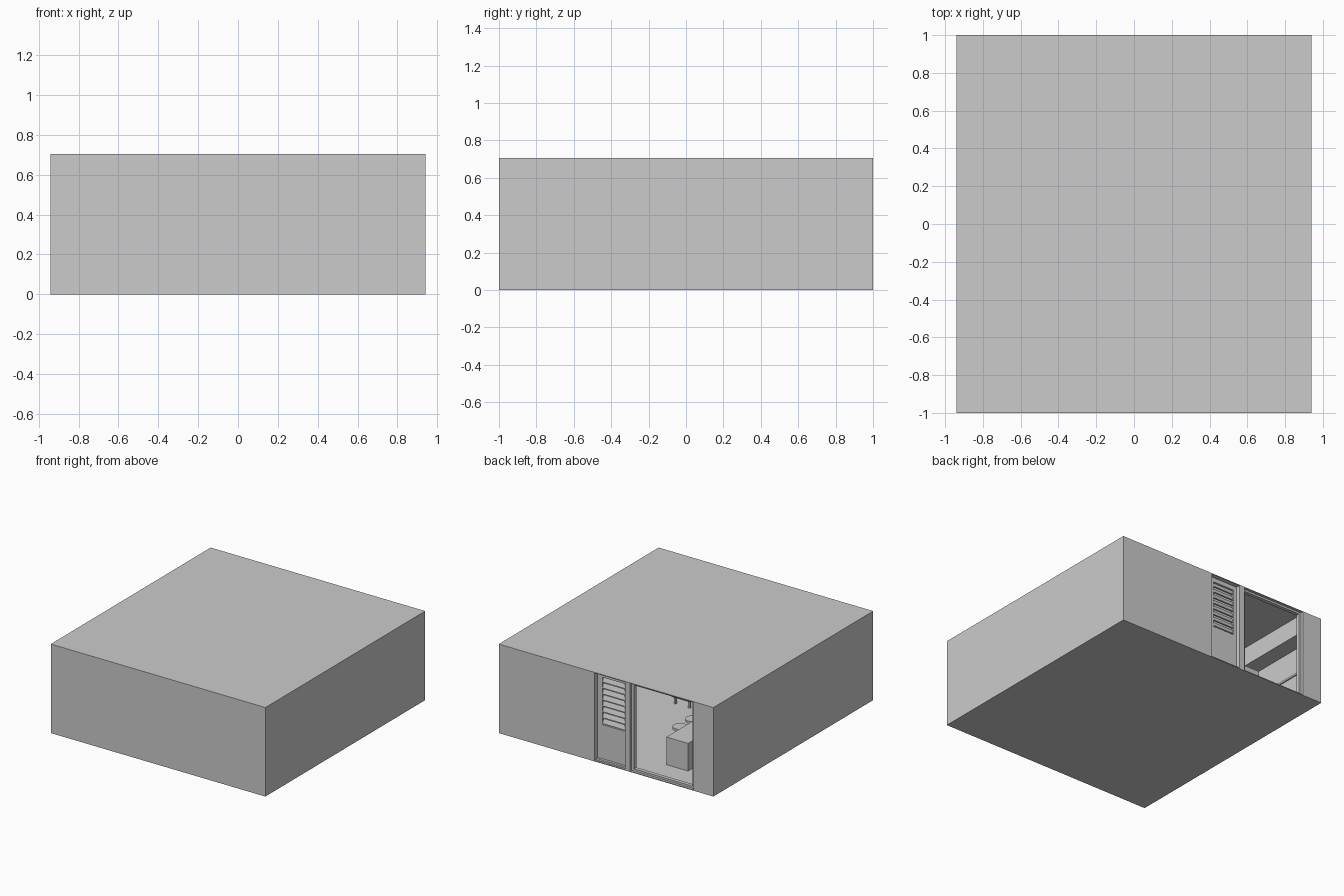
import bpy
from math import radians

if "Cube" in bpy.data.objects:
    bpy.data.objects.remove(bpy.data.objects["Cube"])

H = 0.705          # height of the room
SKIN = 0.006       # floor and roof thickness


def box(name, x0, x1, y0, y1, z0, z1, rot_x=0.0):
    """Box given by its limits, optionally tilted about x."""
    bpy.ops.mesh.primitive_cube_add(size=1, location=((x0 + x1) / 2, (y0 + y1) / 2, (z0 + z1) / 2),
                                    rotation=(rot_x, 0, 0))
    ob = bpy.context.object
    ob.name = name
    ob.scale = (x1 - x0, y1 - y0, z1 - z0)
    bpy.ops.object.transform_apply(location=False, rotation=True, scale=True)
    return ob


def cylinder(name, x, y, z0, z1, r, sides=24):
    bpy.ops.mesh.primitive_cylinder_add(vertices=sides, radius=r, depth=z1 - z0,
                                        location=(x, y, (z0 + z1) / 2))
    ob = bpy.context.object
    ob.name = name
    bpy.ops.object.shade_smooth_by_angle(angle=radians(35))
    return ob


# Room shell: closed on three sides, back wall split around the opening
box("floor", -0.94, 0.94, -1, 1, 0, SKIN)
box("roof", -0.94, 0.94, -1, 1, H - SKIN, H)
Z0, Z1 = SKIN, H - SKIN
box("left_wall", -0.94, -0.91, -1, 1, Z0, Z1)
box("right_wall", 0.91, 0.94, -1, 1, Z0, Z1)
box("front_wall", -0.91, 0.91, -1, -0.95, Z0, Z1)
box("back_wall_left", -0.91, -0.765, 0.94, 1, Z0, Z1)
box("back_wall_right", 0.10, 0.91, 0.94, 1, Z0, Z1)

# Post between the shutter and the open doorway
box("opening_post", -0.21, -0.165, 0.94, 1, Z0, Z1)

# Louvred shutter: frame plus tilted slats
box("shutter_stile_right", 0.055, 0.10, 0.945, 0.965, Z0, Z1)
box("shutter_stile_left", -0.165, -0.135, 0.945, 0.965, Z0, Z1)
box("shutter_top_rail", -0.135, 0.055, 0.945, 0.965, 0.665, Z1)
box("shutter_lower_panel", -0.135, 0.055, 0.945, 0.965, Z0, 0.29)
for i in range(8):
    z = 0.315 + i * 0.047
    box("shutter_slat", -0.135, 0.055, 0.951, 0.959, z - 0.019, z + 0.019, radians(20))
box("shutter_backing", -0.135, 0.055, 0.938, 0.942, 0.28, 0.68)
box("shutter_sill", -0.165, 0.10, 0.965, 0.985, Z0, 0.02)

# Doorway frame
box("doorway_sill", -0.765, -0.21, 0.95, 0.98, Z0, 0.022)
box("doorway_head", -0.765, -0.21, 0.95, 0.98, Z1 - 0.015, Z1)
box("doorway_jamb_left", -0.765, -0.745, 0.95, 0.98, 0.022, Z1 - 0.015)
box("doorway_jamb_right", -0.232, -0.21, 0.95, 0.98, 0.022, Z1 - 0.015)

# Kitchen run along the left wall
box("base_cabinets", -0.91, -0.79, 0.0, 0.94, Z0, 0.22)
box("worktop", -0.91, -0.78, 0.0, 0.94, 0.22, 0.235)
box("upper_cabinets", -0.91, -0.78, 0.0, 0.94, 0.55, Z1)

# Island with two round stools beside it
box("island", -0.55, -0.36, 0.27, 0.76, Z0, 0.225)
for y in (0.34, 0.50):
    cylinder("stool_base", -0.30, y, Z0, 0.015, 0.05)
    cylinder("stool_stem", -0.30, y, 0.015, 0.175, 0.01, 12)
    cylinder("stool_seat", -0.30, y, 0.175, 0.195, 0.055)

# Low table further inside
box("table_top", 0.04, 0.20, -0.50, -0.11, 0.06, 0.08)
for x in (0.05, 0.175):
    for y in (-0.49, -0.135):
        box("table_leg", x, x + 0.015, y, y + 0.015, Z0, 0.06)
